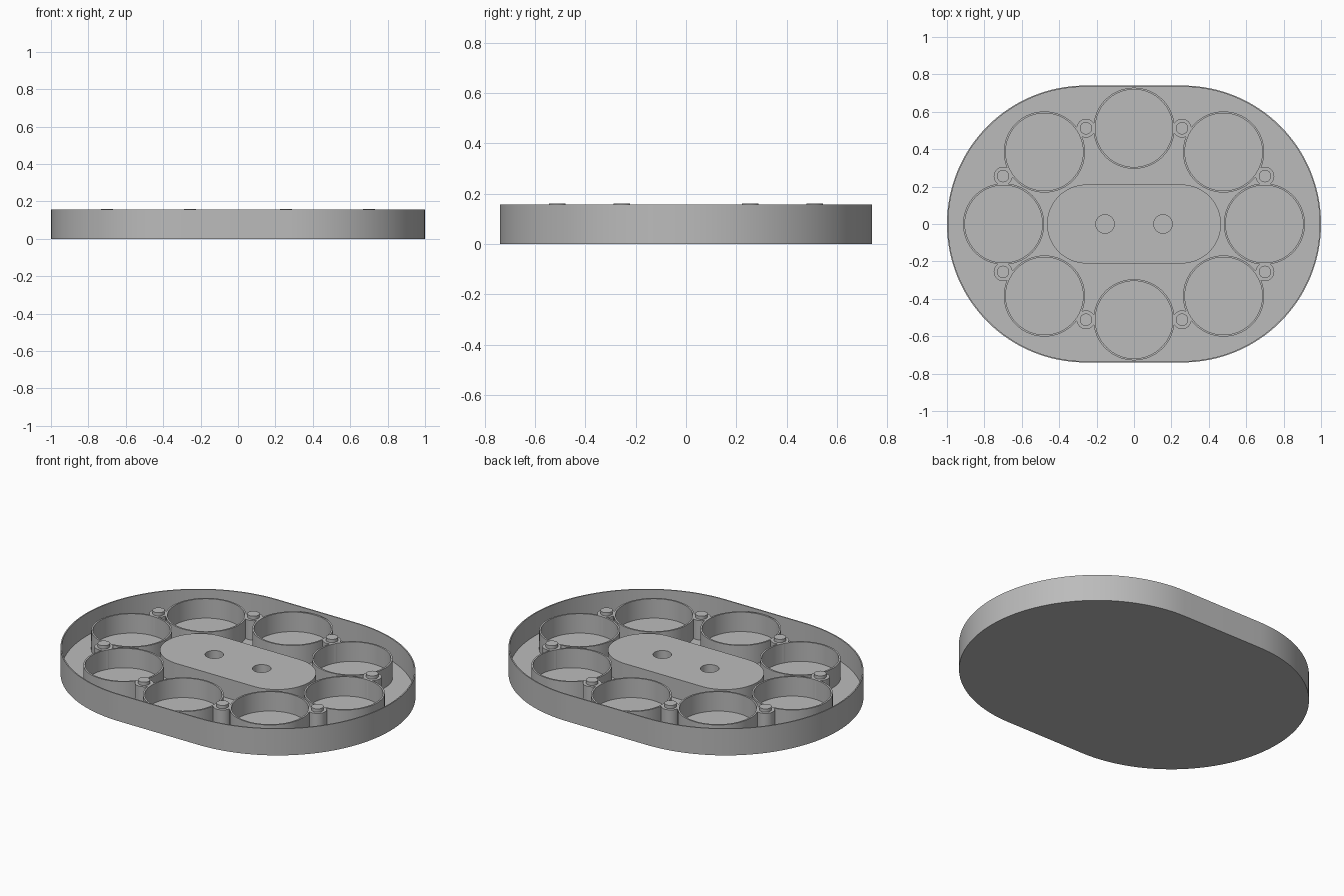
import bpy, bmesh, math

if "Cube" in bpy.data.objects:
    bpy.data.objects.remove(bpy.data.objects["Cube"])

FLOOR, TOP, INNER_TOP = 0.027, 0.158, 0.142

grey = bpy.data.materials.new("plain grey")
grey.diffuse_color = (0.5, 0.5, 0.5, 1)
grey.use_nodes = True
grey.node_tree.nodes["Principled BSDF"].inputs["Base Color"].default_value = grey.diffuse_color


def slot(cx, cy, r, half=0.0, n=64):
    """Circle outline, or a rounded slot when half (straight half-length) is set."""
    pts = []
    for side in (1, -1):
        start = -math.pi / 2 if side == 1 else math.pi / 2
        steps = n // 2
        for i in range(steps + (1 if half else 0)):
            a = start + math.pi * i / steps
            pts.append((cx + side * half + r * math.cos(a), cy + r * math.sin(a)))
    return pts


def extrude(name, outlines, z0, z1):
    """Solid between z0 and z1 from closed outlines; inner outlines become holes."""
    curve = bpy.data.curves.new(name, 'CURVE')
    curve.dimensions, curve.fill_mode = '2D', 'BOTH'
    curve.extrude = (z1 - z0) / 2
    for pts in outlines:
        s = curve.splines.new('POLY')
        s.points.add(len(pts) - 1)
        for p, (x, y) in zip(s.points, pts):
            p.co = (x, y, 0, 1)
        s.use_cyclic_u = True
    helper = bpy.data.objects.new(name + "_outline", curve)
    bpy.context.collection.objects.link(helper)
    bpy.context.view_layer.update()
    mesh = bpy.data.meshes.new_from_object(
        helper.evaluated_get(bpy.context.evaluated_depsgraph_get()))
    bpy.data.objects.remove(helper)
    bm = bmesh.new()
    bm.from_mesh(mesh)
    bmesh.ops.remove_doubles(bm, verts=bm.verts, dist=1e-5)
    bmesh.ops.translate(bm, verts=bm.verts, vec=(0, 0, (z0 + z1) / 2))
    bmesh.ops.recalc_face_normals(bm, faces=bm.faces)
    bm.to_mesh(mesh)
    bm.free()
    mesh.materials.clear()
    mesh.materials.append(grey)
    obj = bpy.data.objects.new(name, mesh)
    bpy.context.collection.objects.link(obj)
    bpy.ops.object.select_all(action='DESELECT')
    obj.select_set(True)
    bpy.context.view_layer.objects.active = obj
    bpy.ops.object.shade_smooth_by_angle(angle=math.radians(30))
    return obj


# Tray: base plate and thin rim
extrude("tray_floor", [slot(0, 0, 0.74, 0.26, 128)], 0, FLOOR)
extrude("tray_rim", [slot(0, 0, 0.74, 0.26, 128), slot(0, 0, 0.733, 0.26, 128)], 0, TOP)

# Raised centre block with two round sockets
extrude("centre_block", [slot(0, 0, 0.211, 0.254)]
        + [slot(x, 0, 0.05, n=32) for x in (-0.155, 0.155)], FLOOR - 0.005, INNER_TOP)

# Eight cup rings around the centre
cups = [(-0.697, 0), (0.697, 0), (0, -0.512), (0, 0.512)]
cups += [(sx * 0.479, sy * 0.385) for sx in (-1, 1) for sy in (-1, 1)]
for x, y in cups:
    extrude("cup_ring", [slot(x, y, 0.217), slot(x, y, 0.207)], FLOOR - 0.005, INNER_TOP)

# Posts between the cups, each with a locating pin
for px, py in ((0.257, 0.512), (0.70, 0.256)):
    for sx in (-1, 1):
        for sy in (-1, 1):
            x, y = sx * px, sy * py
            extrude("post", [slot(x, y, 0.05, n=32)], FLOOR - 0.005, INNER_TOP)
            extrude("post_pin", [slot(x, y, 0.033, n=32)], INNER_TOP - 0.005, TOP + 0.003)
